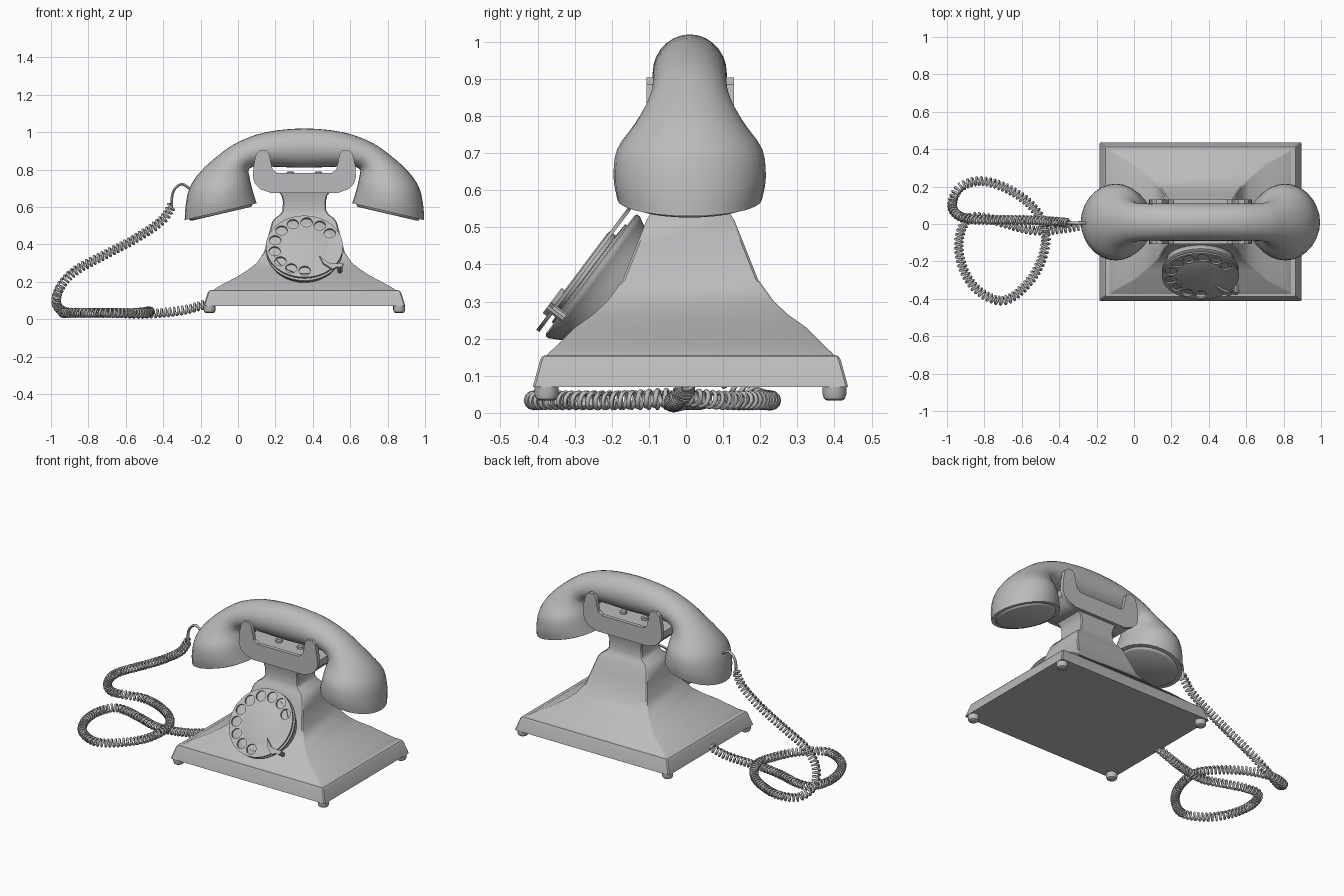
import bpy, bmesh, math
from mathutils import Vector, Matrix

if "Cube" in bpy.data.objects:
    bpy.data.objects.remove(bpy.data.objects["Cube"])

CX, CY = 0.355, 0.012          # centre of the telephone body
grey = bpy.data.materials.new("grey")
grey.diffuse_color = (0.5, 0.5, 0.51, 1)
grey.use_nodes = True
grey.node_tree.nodes["Principled BSDF"].inputs["Base Color"].default_value = grey.diffuse_color


def finish(ob, angle=35):
    ob.data.materials.append(grey)
    bpy.ops.object.select_all(action='DESELECT')
    ob.select_set(True)
    bpy.context.view_layer.objects.active = ob
    if ob.type == 'CURVE':
        bpy.ops.object.convert(target='MESH')
    bpy.ops.object.shade_smooth_by_angle(angle=math.radians(angle))
    return bpy.context.object


def loft(name, rings, angle=35):
    """Skin a list of equal-length point rings and cap both ends."""
    bm = bmesh.new()
    loops = [[bm.verts.new(p) for p in r] for r in rings]
    n = len(loops[0])
    for a, b in zip(loops, loops[1:]):
        for i in range(n):
            j = (i + 1) % n
            bm.faces.new((a[i], a[j], b[j], b[i]))
    bm.faces.new(loops[0])
    bm.faces.new(loops[-1])
    bmesh.ops.recalc_face_normals(bm, faces=bm.faces)
    me = bpy.data.meshes.new(name)
    bm.to_mesh(me)
    bm.free()
    ob = bpy.data.objects.new(name, me)
    bpy.context.collection.objects.link(ob)
    return finish(ob, angle)


def rect(z, hx, hy, c=0.006):
    """Rectangle with small chamfered corners."""
    pts = [(hx, hy - c), (hx - c, hy), (c - hx, hy), (-hx, hy - c),
           (-hx, c - hy), (c - hx, -hy), (hx - c, -hy), (hx, c - hy)]
    return [(CX + x, CY + y, z) for x, y in pts]


def circle(r, z, n=32, m=Matrix()):
    return [m @ Vector((r * math.cos(2 * math.pi * i / n), r * math.sin(2 * math.pi * i / n), z))
            for i in range(n)]


def turned(name, profile, m, n=32):
    return loft(name, [circle(r, z, n, m) for r, z in profile])


def spline(pts, steps):
    """Catmull-Rom curve through vectors of any size."""
    pts = [Vector(p) for p in pts]
    pts = [2 * pts[0] - pts[1]] + pts + [2 * pts[-1] - pts[-2]]
    out = []
    for a, b, c, d in zip(pts, pts[1:], pts[2:], pts[3:]):
        for k in range(steps):
            t = k / steps
            out.append(0.5 * (2 * b + (c - a) * t + (2 * a - 5 * b + 4 * c - d) * t * t
                              + (3 * b - a - 3 * c + d) * t ** 3))
    return out + [pts[-2]]


def tube(name, pts, radius):
    cu = bpy.data.curves.new(name, 'CURVE')
    cu.dimensions = '3D'
    cu.bevel_depth, cu.bevel_resolution, cu.use_fill_caps = radius, 1, True
    sp = cu.splines.new('POLY')
    sp.points.add(len(pts) - 1)
    for p, q in zip(sp.points, pts):
        p.co = (*q, 1)
    ob = bpy.data.objects.new(name, cu)
    bpy.context.collection.objects.link(ob)
    return finish(ob, 60)


# Base plinth and feet
loft("base", [rect(0.07, .54, .425), rect(0.143, .517, .405), rect(0.153, .508, .399),
              rect(0.156, .49, .385)], 25)
for sx in (-1, 1):
    for sy in (-1, 1):
        m = Matrix.Translation((CX + sx * 0.507, CY + sy * 0.388, 0))
        turned("foot", [(.02, .033), (.028, .038), (.032, .05), (.032, .075)], m, 16)

# Flared body and neck
body = [(.15, .492, .392), (.163, .478, .38), (.18, .45, .362), (.23, .355, .312), (.265, .3, .263),
        (.30, .255, .225), (.36, .215, .182), (.45, .192, .146), (.52, .173, .118), (.54, .158, .105),
        (.56, .13, .095), (.58, .117, .09), (.63, .115, .09), (.66, .122, .095), (.69, .145, .10)]
loft("body", [rect(*b) for b in body])

# Cradle: two horned side plates, core block and plungers
half = [(.18, .675), (.235, .695), (.265, .725), (.276, .76), (.272, .82), (.258, .885), (.235, .904),
        (.205, .904), (.188, .885), (.18, .84), (.17, .80), (.145, .782)]
outline = half + [(-x, z) for x, z in reversed(half)]
for side in (-1, 1):
    loft("cradle_plate", [[(CX + x, CY + side * y, z) for x, z in outline] for y in (.094, .118)])
loft("cradle_core", [rect(.678, .18, .1), rect(.70, .235, .1), rect(.73, .26, .1), rect(.772, .262, .1)])
for dx in (-.075, .075):
    turned("plunger", [(.02, .765), (.02, .785), (.014, .79)],
           Matrix.Translation((CX + dx, CY, 0)), 16)

# Dial: local z points out along the sloped front
dial = Matrix(((1, 0, 0, CX), (0, .6, -.8, -.25), (0, .8, .6, .367), (0, 0, 0, 1)))
turned("dial_mount", [(.165, -.14), (.185, -.04), (.2, -.012), (.205, -.004), (.205, .006), (.198, .01)], dial, 48)
turned("dial_face", [(.165, .005), (.165, .016), (.12, .018)], dial, 48)
cu = bpy.data.curves.new("finger_wheel", 'CURVE')
cu.dimensions, cu.fill_mode, cu.extrude = '2D', 'BOTH', 0.005
holes = [(0.162 * math.cos(a), 0.162 * math.sin(a), 0.031)
         for a in (math.radians(33 + 26.4 * i) for i in range(10))]
for x, y, r in [(0, 0, .206)] + holes:
    n = 48 if r > .1 else 20
    sp = cu.splines.new('POLY')
    sp.points.add(n - 1)
    sp.use_cyclic_u = True
    for i, p in enumerate(sp.points):
        a = 2 * math.pi * i / n
        p.co = (x + r * math.cos(a), y + r * math.sin(a), 0, 1)
wheel = bpy.data.objects.new("finger_wheel", cu)
bpy.context.collection.objects.link(wheel)
wheel.matrix_world = dial @ Matrix.Translation((0, 0, .032))
finish(wheel)
turned("dial_hub", [(.125, .015), (.125, .037), (.115, .04)], dial, 40)

# Finger stop: small hooked wedge at the lower right
stop = [(.21, -.125), (.19, -.15), (.125, -.115), (.082, -.075), (.10, -.12), (.15, -.16)]
loft("finger_stop", [[dial @ Vector((x, y, z)) for x, y in stop] for z in (.036, .05)])
turned("finger_stop_post", [(.014, -.005), (.014, .05)],
       dial @ Matrix.Translation((.19, -.135, 0)), 10)

# Handset: sections of outer x,z / inner x,z / half width, mirrored about the middle
left = [(-.285, .53, .10, .62, .195), (-.281, .60, .085, .665, .205), (-.26, .70, .07, .72, .196),
        (-.20, .79, .06, .768, .148), (-.10, .88, .058, .80, .112), (0, .947, .095, .817, .1),
        (.15, 1.0, .19, .815, .1)]
right = [(2 * CX - a, b, 2 * CX - c, d, w) for a, b, c, d, w in reversed(left)]


def section(s, scale=1, push=0, n=28):
    a, b, c, d, w = s
    mid = Vector(((a + c) / 2, .01, (b + d) / 2))
    ax = Vector(((a - c) / 2, 0, (b - d) / 2))
    out = Vector((ax.z, 0, -ax.x)).normalized()
    if out.z > 0:
        out = -out
    return [mid + out * push + scale * (ax * math.cos(t) + Vector((0, w * math.sin(t), 0)))
            for t in (2 * math.pi * i / n for i in range(n))]


def cap(s):
    return [section(s, .82, .012), section(s, .86, .008), section(s, .88, 0)]


secs = spline(left + [(CX, 1.02, CX, .81, .1)] + right, 3)
loft("handset", cap(secs[0]) + [section(s) for s in secs] + cap(secs[-1])[::-1], 40)

# Plug lead from the handset to the coil
tube("cord_plug", spline([(-.26, .005, .70), (-.30, .005, .722), (-.335, .005, .70),
                          (-.352, .005, .66), (-.355, .005, .59)], 5), .008)

# Coiled cord: helix around a looping path on the floor
f = .034
path = spline([(-.352, .005, .61), (-.41, .012, .525), (-.55, .02, .43), (-.70, .022, .35),
               (-.86, .025, .265), (-.945, .05, .18), (-.972, .11, .09), (-.93, .195, f + .008),
               (-.82, .23, f), (-.68, .19, f), (-.55, .10, f), (-.475, -.03, f + .008),
               (-.49, -.18, f), (-.57, -.32, f), (-.70, -.41, f), (-.84, -.35, f), (-.92, -.22, f),
               (-.935, -.08, f), (-.89, .025, f), (-.80, .035, f), (-.68, 0, f), (-.53, -.035, f - .006),
               (-.38, -.025, .036), (-.26, -.005, .055), (-.17, 0, .082)], 40)
coil, dist, pitch, per = [], 0.0, .023, 12
step = pitch / per
nxt = 0.0
for a, b in zip(path, path[1:]):
    seg = (b - a).length
    t = (b - a).normalized()
    u = t.cross(Vector((0, 0, 1))).normalized()
    v = u.cross(t)
    while nxt <= dist + seg:
        ang = 2 * math.pi * nxt / pitch
        coil.append(a + t * (nxt - dist) + .0205 * (u * math.cos(ang) + v * math.sin(ang)))
        nxt += step
    dist += seg
tube("coiled_cord", coil, .0065)
